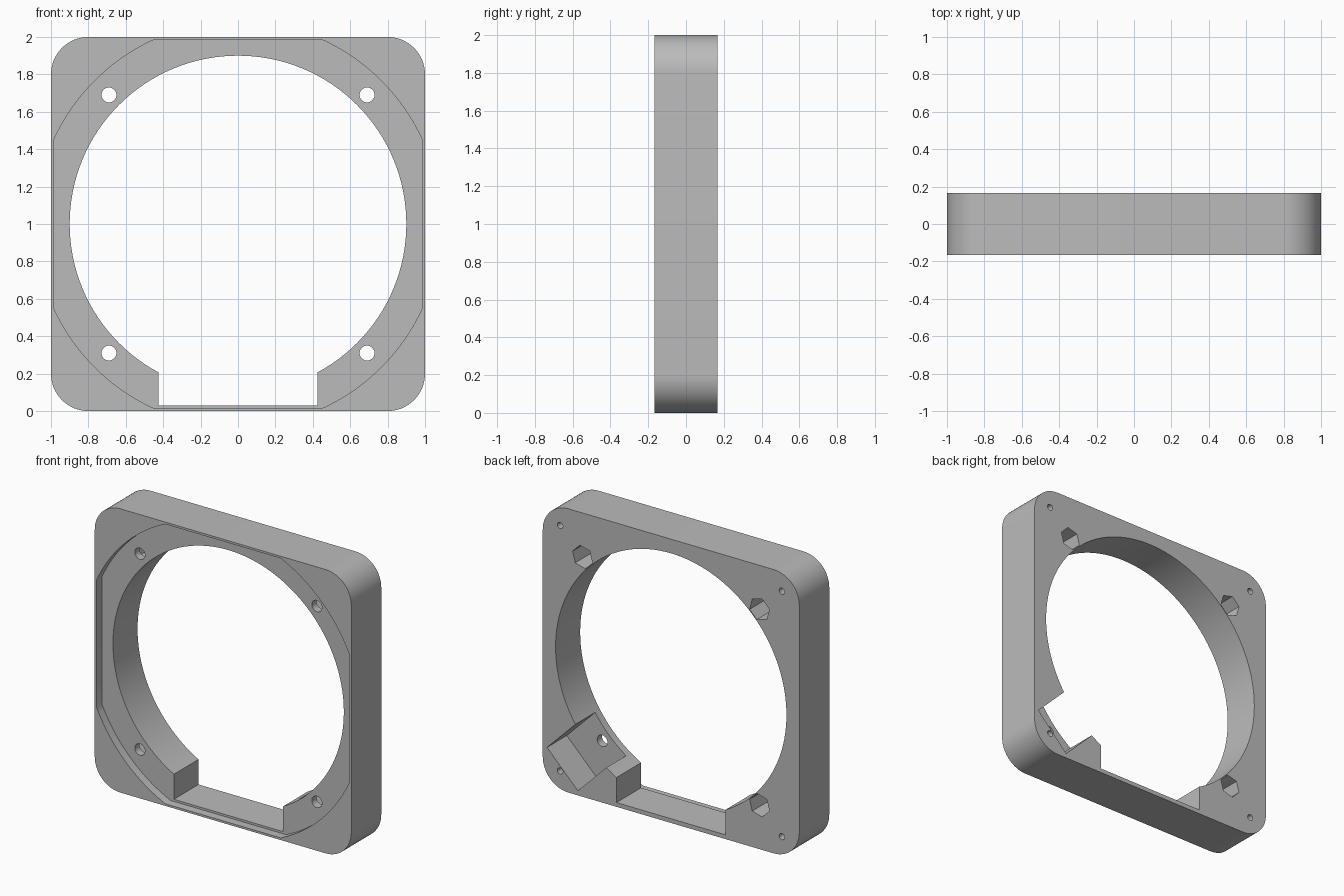
import bpy
import math
from math import sin, cos, radians

cube = bpy.data.objects.get("Cube")
if cube:
    bpy.data.objects.remove(cube, do_unlink=True)

FRONT, BACK = -0.167, 0.167
POCKET = BACK - 0.22          # depth plane of the pockets cut from the back
PLATE = FRONT + 0.06          # floor plane of the front recess

grey = bpy.data.materials.new("grey plastic")
grey.use_nodes = True
grey.diffuse_color = (0.5, 0.5, 0.5, 1)
grey.node_tree.nodes["Principled BSDF"].inputs["Base Color"].default_value = (0.5, 0.5, 0.5, 1)


def prism(name, points, y0, y1):
    """Extrude an (x, z) outline, measured from the frame centre, along y."""
    n = len(points)
    verts = [(x, y, z + 1) for y in (y0, y1) for x, z in points]
    faces = [list(range(n)), list(range(2 * n - 1, n - 1, -1))]
    faces += [(i, i + n, (i + 1) % n + n, (i + 1) % n) for i in range(n)]
    mesh = bpy.data.meshes.new(name)
    mesh.from_pydata(verts, [], faces)
    mesh.materials.append(grey)
    obj = bpy.data.objects.new(name, mesh)
    bpy.context.collection.objects.link(obj)
    return obj


def ring(radius, sides, x=0, z=0, turn=0):
    return [(x + radius * cos(radians(turn) + math.tau * i / sides),
             z + radius * sin(radians(turn) + math.tau * i / sides)) for i in range(sides)]


def four_arcs(offset, radius, start, end, steps):
    """Outline of four corner arcs joined by straight sides."""
    points = []
    for quarter in range(4):
        c, s = cos(quarter * math.pi / 2), sin(quarter * math.pi / 2)
        for i in range(steps + 1):
            a = radians(start + (end - start) * i / steps)
            x, z = offset + radius * cos(a), offset + radius * sin(a)
            points.append((x * c - z * s, x * s + z * c))
    return points


def rectangle(x0, x1, z0, z1, turn=0):
    c, s = cos(radians(turn)), sin(radians(turn))
    return [(x * c - z * s, x * s + z * c)
            for x, z in ((x0, z0), (x1, z0), (x1, z1), (x0, z1))]


def cut(target, points, y0, y1):
    cutter = prism("cutter", points, y0, y1)
    cutter.hide_render = True
    mod = target.modifiers.new("cut", "BOOLEAN")
    mod.operation = "DIFFERENCE"
    mod.solver = "EXACT"
    mod.object = cutter
    bpy.context.view_layer.objects.active = target
    bpy.ops.object.modifier_apply(modifier=mod.name)
    bpy.data.objects.remove(cutter, do_unlink=True)


# Rounded square body
frame = prism("mounting_frame", four_arcs(0.8, 0.2, 0, 90, 16), FRONT, BACK)

# Shallow front recess: a large disc trimmed by the square
trim = math.degrees(math.acos(0.985 / 1.083))
cut(frame, four_arcs(0, 1.083, trim, 90 - trim, 20), FRONT - 0.1, PLATE)

# Round opening and the cable slot below it
cut(frame, ring(0.9, 128), -0.5, 0.5)
cut(frame, rectangle(-0.425, 0.425, -0.97, -0.5), -0.5, 0.5)

# Screw holes, nut pockets and small blind corner holes
for quarter in range(4):
    angle = 45 + 90 * quarter
    sx = 1 if cos(radians(angle)) > 0 else -1
    sz = 1 if sin(radians(angle)) > 0 else -1
    cut(frame, ring(0.04, 24, 0.69 * sx, 0.69 * sz), -0.5, 0.5)
    cut(frame, ring(0.022, 16, 0.865 * sx, 0.865 * sz), BACK - 0.2, 0.5)
    if angle == 315:
        # Connector pocket, open towards the round opening
        cut(frame, rectangle(0.7, 1.197, -0.17, 0.17, angle), POCKET, 0.5)
    else:
        cut(frame, ring(0.08, 6, 0.69 * sx, 0.69 * sz, angle + 90), POCKET, 0.5)

# Smooth curved walls, crisp edges
bpy.ops.object.select_all(action="DESELECT")
frame.select_set(True)
bpy.context.view_layer.objects.active = frame
bpy.ops.object.shade_smooth_by_angle(angle=radians(30))
